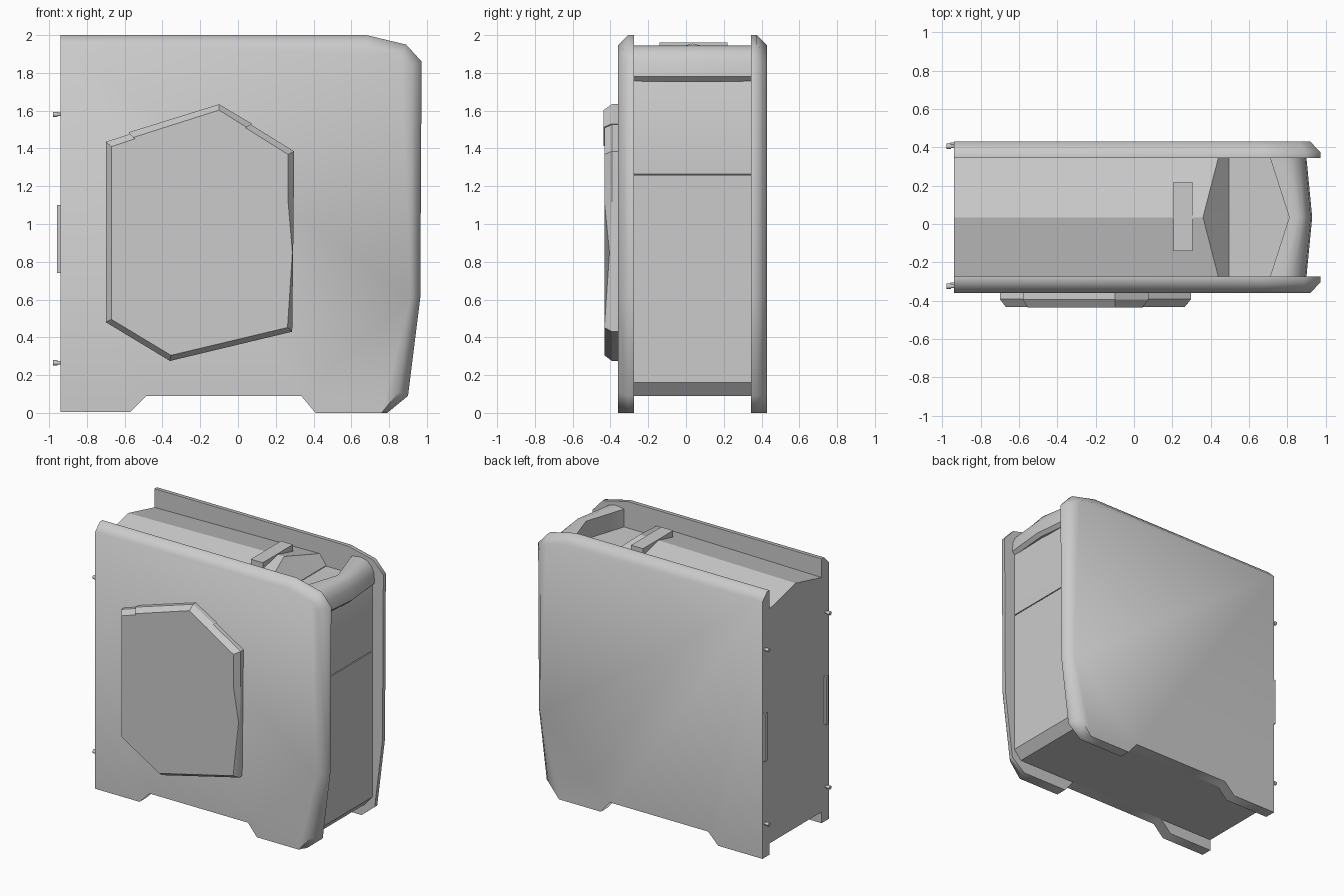
import bpy, bmesh, math
from mathutils import Matrix

if "Cube" in bpy.data.objects:
    bpy.data.objects.remove(bpy.data.objects["Cube"])

grey = bpy.data.materials.new("light_grey")
grey.use_nodes = True
grey.diffuse_color = (0.6, 0.6, 0.6, 1)
grey.node_tree.nodes["Principled BSDF"].inputs["Base Color"].default_value = (0.6, 0.6, 0.6, 1)

MID = 0.035              # centre plane between the side panels
RIGHT, LEFT = -0.275, 0.345  # inner faces of the side panels


def finish(name, bm, angle):
    bmesh.ops.recalc_face_normals(bm, faces=bm.faces)
    mesh = bpy.data.meshes.new(name)
    bm.to_mesh(mesh)
    bm.free()
    mesh.materials.append(grey)
    obj = bpy.data.objects.new(name, mesh)
    bpy.context.collection.objects.link(obj)
    bpy.ops.object.select_all(action='DESELECT')
    obj.select_set(True)
    bpy.context.view_layer.objects.active = obj
    bpy.ops.object.shade_smooth_by_angle(angle=math.radians(angle))
    return obj


def loft(name, loops, angle=30):
    """Skin a row of matching point loops and cap both ends."""
    bm = bmesh.new()
    rings = [[bm.verts.new(p) for p in loop] for loop in loops]
    n = len(rings[0])
    for a, b in zip(rings, rings[1:]):
        for i in range(n):
            j = (i + 1) % n
            bm.faces.new((a[i], a[j], b[j], b[i]))
    bm.faces.new(rings[0])
    bm.faces.new(rings[-1])
    return finish(name, bm, angle)


def at_y(profile, y):
    return [(x, y, z) for x, z in profile]


def box(name, lo, hi):
    corners = [(lo[0], lo[1]), (hi[0], lo[1]), (hi[0], hi[1]), (lo[0], hi[1])]
    return loft(name, [[(x, y, z) for x, y in corners] for z in (lo[2], hi[2])])


# Side panels: feet at the bottom, chamfered along the front and top
feet = [(-0.94, 0.005), (-0.57, 0.005), (-0.485, 0.09), (0.335, 0.09), (0.41, 0.0)]
edge = feet + [(0.79, 0.0), (0.90, 0.09), (0.965, 0.61), (0.972, 1.86),
               (0.89, 1.95), (0.68, 2.0), (-0.94, 2.0)]
face = feet + [(0.76, 0.0), (0.85, 0.11), (0.915, 0.61), (0.92, 1.84),
               (0.865, 1.90), (0.67, 1.945), (-0.94, 1.945)]
for side, inner, sign in (("right", RIGHT, -1), ("left", LEFT, 1)):
    loft(side + "_side_panel", [at_y(edge, inner), at_y(edge, inner + sign * 0.03),
                                at_y(face, inner + sign * 0.085)], 55)

# Case body with a fine seam across the front
body = [(-0.94, 0.09), (0.82, 0.09), (0.88, 0.16), (0.88, 1.257), (0.872, 1.258),
        (0.872, 1.263), (0.88, 1.264), (0.88, 1.755), (0.86, 1.80), (-0.94, 1.80)]
loft("case_body", [at_y(body, RIGHT), at_y(body, LEFT)])


# Ridged roof falling to the recess behind the handle
def roof_section(x_eave, x_ridge, eave, ridge):
    return [(x_eave, RIGHT, 1.79), (x_eave, RIGHT, eave), (x_ridge, MID, ridge),
            (x_eave, LEFT, eave), (x_eave, LEFT, 1.79)]


loft("roof", [roof_section(-0.94, -0.94, 1.86, 1.935),
              roof_section(0.44, 0.36, 1.88, 1.955),
              roof_section(0.495, 0.495, 1.805, 1.805)], 25)
box("roof_control_plate", (0.205, -0.14, 1.90), (0.305, 0.22, 1.96))

# Carrying handle, swept back and forward at the middle
grip = [(0.71, 1.79), (0.71, 1.935), (0.78, 1.945), (0.83, 1.935), (0.87, 1.905),
        (0.892, 1.86), (0.90, 1.78), (0.875, 1.755)]
bowed = [(x + (0.10 if i < 2 else max(0.03, 0.07 - 0.02 * (i - 2))), z)
         for i, (x, z) in enumerate(grip)]
loft("top_handle", [at_y(grip, RIGHT), at_y(bowed, MID), at_y(grip, LEFT)], 40)

# Raised six-sided cover on the right panel, dipped along its front edge
base = [(-0.70, 1.435), (-0.10, 1.63), (0.297, 1.385), (0.295, 1.12),
        (0.292, 0.85), (0.287, 0.43), (-0.36, 0.275), (-0.70, 0.48)]
top = [(-0.67, 1.41), (-0.10, 1.597), (0.265, 1.368), (0.265, 1.12),
       (0.288, 0.85), (0.262, 0.452), (-0.355, 0.305), (-0.67, 0.495)]
cover_top = [(x, -0.405 if i == 4 else -0.432, z) for i, (x, z) in enumerate(top)]
loft("side_cover", [at_y(base, -0.35), at_y(base, -0.392), cover_top])

# Chevron trim over the peak of the cover
trim = [(-0.58, 1.485), (-0.10, 1.634), (0.075, 1.53), (-0.02, 1.475),
        (-0.095, 1.528), (-0.475, 1.412)]
trim_top = [(-0.555, 1.458), (-0.10, 1.603), (0.045, 1.512)] + trim[3:]
loft("cover_trim", [at_y(trim, -0.36), at_y(trim, -0.393), at_y(trim_top, -0.436)])

# Rear thumbscrews and pull strips
turn = Matrix.Rotation(math.pi / 2, 4, 'Y')
for side, y in (("right", -0.325), ("left", 0.405)):
    for level, z in (("lower", 0.265), ("upper", 1.58)):
        bm = bmesh.new()
        for x, radius, depth in ((-0.95, 0.009, 0.03), (-0.967, 0.014, 0.024)):
            bmesh.ops.create_cone(bm, cap_ends=True, segments=12, radius1=radius,
                                  radius2=radius, depth=depth,
                                  matrix=Matrix.Translation((x, y, z)) @ turn)
        finish(side + "_" + level + "_thumbscrew", bm, 40)
    box(side + "_rear_pull", (-0.957, y - 0.008, 0.74), (-0.93, y + 0.02, 1.10))
